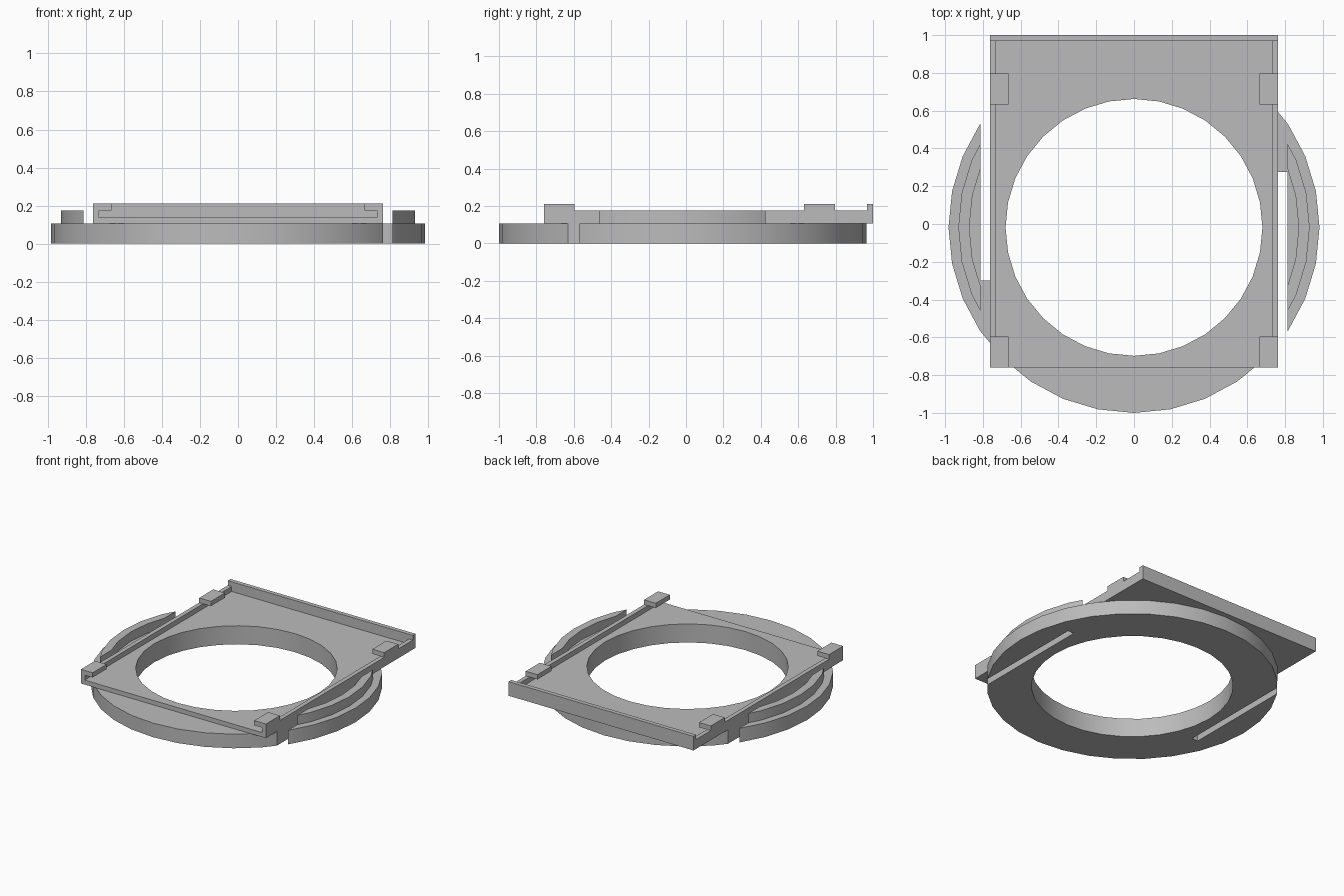
import bpy
import bmesh
from mathutils import Matrix, Vector

cube = bpy.data.objects.get("Cube")
if cube:
    bpy.data.objects.remove(cube, do_unlink=True)

# Shared dimensions
CY = -0.018                        # ring centre
R_OUT, R_IN, SIDES = 0.982, 0.68, 32
BASE, FLOOR, RAIL, TOP = 0.105, 0.138, 0.175, 0.21
HALF, FRONT, BACK = 0.762, -0.76, 1.0
SLOT = 0.812                       # outer edge of the side slots

grey = bpy.data.materials.new("plain_grey")
grey.use_nodes = True
colour = (0.5, 0.5, 0.5, 1)
grey.diffuse_color = colour
grey.node_tree.nodes["Principled BSDF"].inputs["Base Color"].default_value = colour


def finish(name, bm):
    mesh = bpy.data.meshes.new(name)
    bmesh.ops.recalc_face_normals(bm, faces=bm.faces)
    bm.to_mesh(mesh)
    bm.free()
    mesh.materials.append(grey)
    obj = bpy.data.objects.new(name, mesh)
    bpy.context.collection.objects.link(obj)
    return obj


def box(name, x, y, z):
    bm = bmesh.new()
    bmesh.ops.create_cube(bm, size=1)
    for v in bm.verts:
        v.co = Vector([(r[0] + r[1]) / 2 + c * (r[1] - r[0])
                       for c, r in zip(v.co, (x, y, z))])
    return finish(name, bm)


def disc(name, radius, z0, z1):
    bm = bmesh.new()
    bmesh.ops.create_cone(bm, cap_ends=True, segments=SIDES, radius1=radius,
                          radius2=radius, depth=z1 - z0,
                          matrix=Matrix.Translation((0, CY, (z0 + z1) / 2)))
    return finish(name, bm)


def select(obj):
    bpy.ops.object.select_all(action='DESELECT')
    obj.select_set(True)
    bpy.context.view_layer.objects.active = obj


def cut(obj, *cutters):
    select(obj)
    for cutter in cutters:
        mod = obj.modifiers.new("cut", 'BOOLEAN')
        mod.operation, mod.solver, mod.object = 'DIFFERENCE', 'EXACT', cutter
        bpy.ops.object.modifier_apply(modifier=mod.name)
        bpy.data.objects.remove(cutter, do_unlink=True)


def smooth(obj):
    select(obj)
    bpy.ops.object.shade_smooth_by_angle(angle=0.5)


# Base ring with one open slot on each side, running in opposite directions
ring = disc("base_ring", R_OUT, 0, BASE)
cut(ring, disc("hole_cutter", R_IN, -1, 1),
    box("left_slot_cutter", (HALF, SLOT), (-2, 0.275), (-1, 1)),
    box("right_slot_cutter", (-SLOT, -HALF), (-0.3, 2), (-1, 1)))
smooth(ring)

# Curved ridges on the two spring arms
ridge = disc("arm_ridges", 0.93, BASE, RAIL)
cut(ridge, disc("ridge_cutter", 0.872, -1, 1),
    box("middle_cutter", (-SLOT, SLOT), (-2, 2), (-1, 1)))
smooth(ridge)

# Square tray floor with the round opening
tray = box("tray_floor", (-HALF, HALF), (FRONT, BACK), (BASE, FLOOR))
cut(tray, disc("tray_hole_cutter", R_IN, -1, 1))
smooth(tray)

# Rear stop
STOP = 0.968
box("rear_stop", (-HALF, HALF), (STOP, BACK), (FLOOR, TOP))

# Side rails and the overhanging clips on them
for side, s in (("left", 1), ("right", -1)):
    def span(inner):
        return sorted((s * inner, s * HALF))
    box(side + "_rail", span(0.73), (FRONT, STOP), (FLOOR, RAIL))
    box(side + "_front_clip", span(0.665), (FRONT, -0.595), (RAIL, TOP))
    box(side + "_rear_clip", span(0.665), (0.632, 0.797), (RAIL, TOP))
